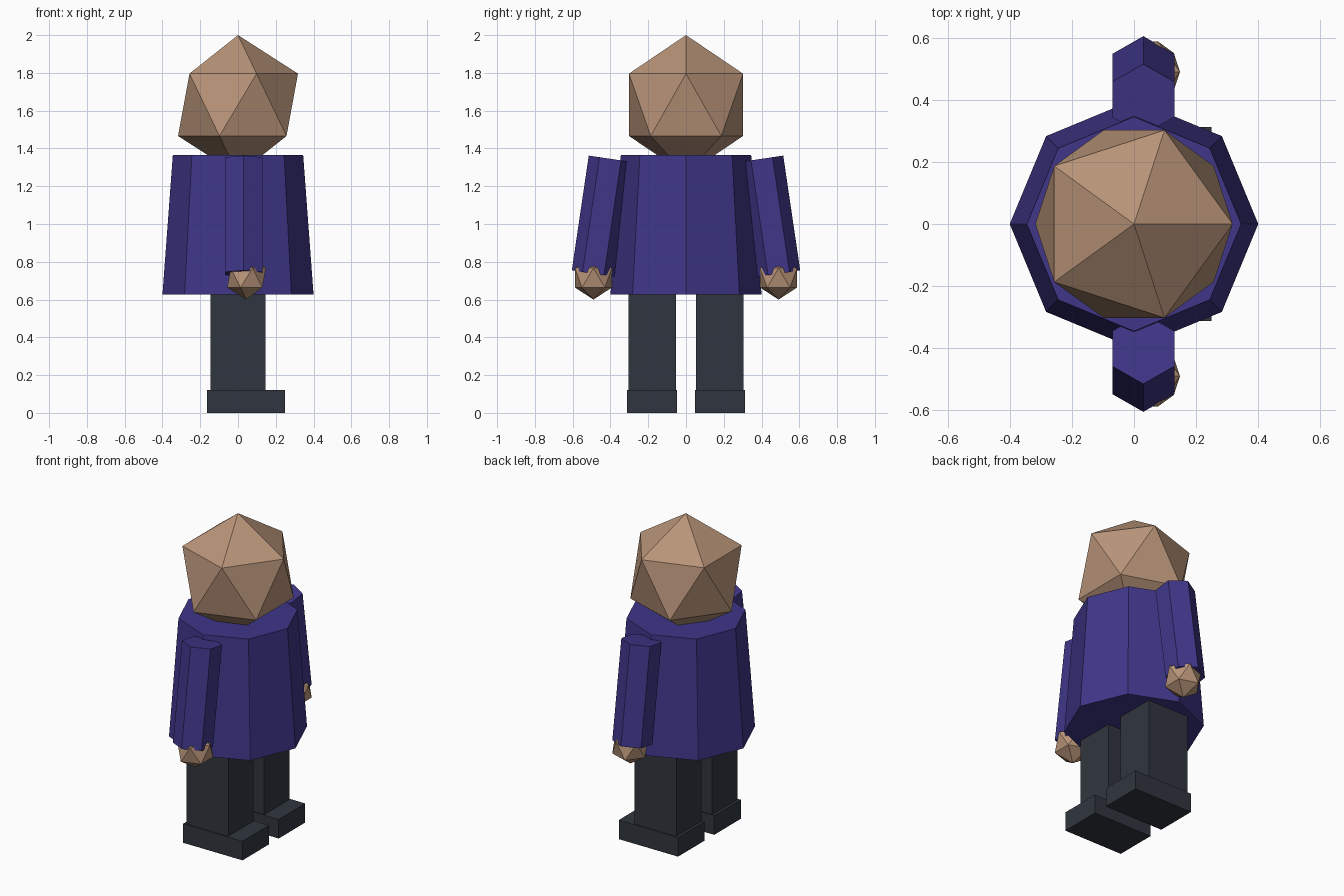
import bpy
import math

if "Cube" in bpy.data.objects:
    bpy.data.objects.remove(bpy.data.objects["Cube"])


def material(name, rgb):
    m = bpy.data.materials.new(name)
    m.diffuse_color = (*rgb, 1)
    m.use_nodes = True
    m.node_tree.nodes["Principled BSDF"].inputs["Base Color"].default_value = m.diffuse_color
    return m


SKIN = material("skin", (0.48, 0.295, 0.19))
COAT = material("coat", (0.05, 0.037, 0.25))
TROUSER = material("trouser", (0.03, 0.037, 0.05))


def finish(name, mat):
    ob = bpy.context.object
    ob.name = name
    ob.data.materials.append(mat)
    return ob


def ball(name, loc, size, mat):
    bpy.ops.mesh.primitive_ico_sphere_add(subdivisions=1, radius=1, location=loc)
    finish(name, mat).scale = size


def prism(name, sides, r_bottom, r_top, height, loc, mat, tilt=0):
    bpy.ops.mesh.primitive_cone_add(vertices=sides, radius1=r_bottom, radius2=r_top,
                                    depth=height, location=loc, rotation=(tilt, 0, 0))
    finish(name, mat)


def box(name, lo, hi, mat):
    centre = [(a + b) / 2 for a, b in zip(lo, hi)]
    bpy.ops.mesh.primitive_cube_add(size=1, location=centre)
    finish(name, mat).scale = [b - a for a, b in zip(lo, hi)]


# Head and flared coat
ball("head", (0, 0, 1.631), (0.355, 0.355, 0.369), SKIN)
prism("coat_body", 8, 0.4, 0.345, 0.74, (0, 0, 0.996), COAT)

# Paired limbs on either side of y = 0
for side, s in (("right", -1), ("left", 1)):
    prism(side + "_sleeve", 6, 0.115, 0.115, 0.614, (0.03, s * 0.446, 1.0415),
          COAT, s * math.radians(8.4))
    ball(side + "_hand", (0.045, s * 0.49, 0.715), (0.115,) * 3, SKIN)
    y0, y1 = sorted((s * 0.054, s * 0.304))
    box(side + "_leg", (-0.145, y0, 0.1), (0.145, y1, 0.68), TROUSER)
    y0, y1 = sorted((s * 0.048, s * 0.312))
    box(side + "_shoe", (-0.163, y0, 0), (0.25, y1, 0.12), TROUSER)
